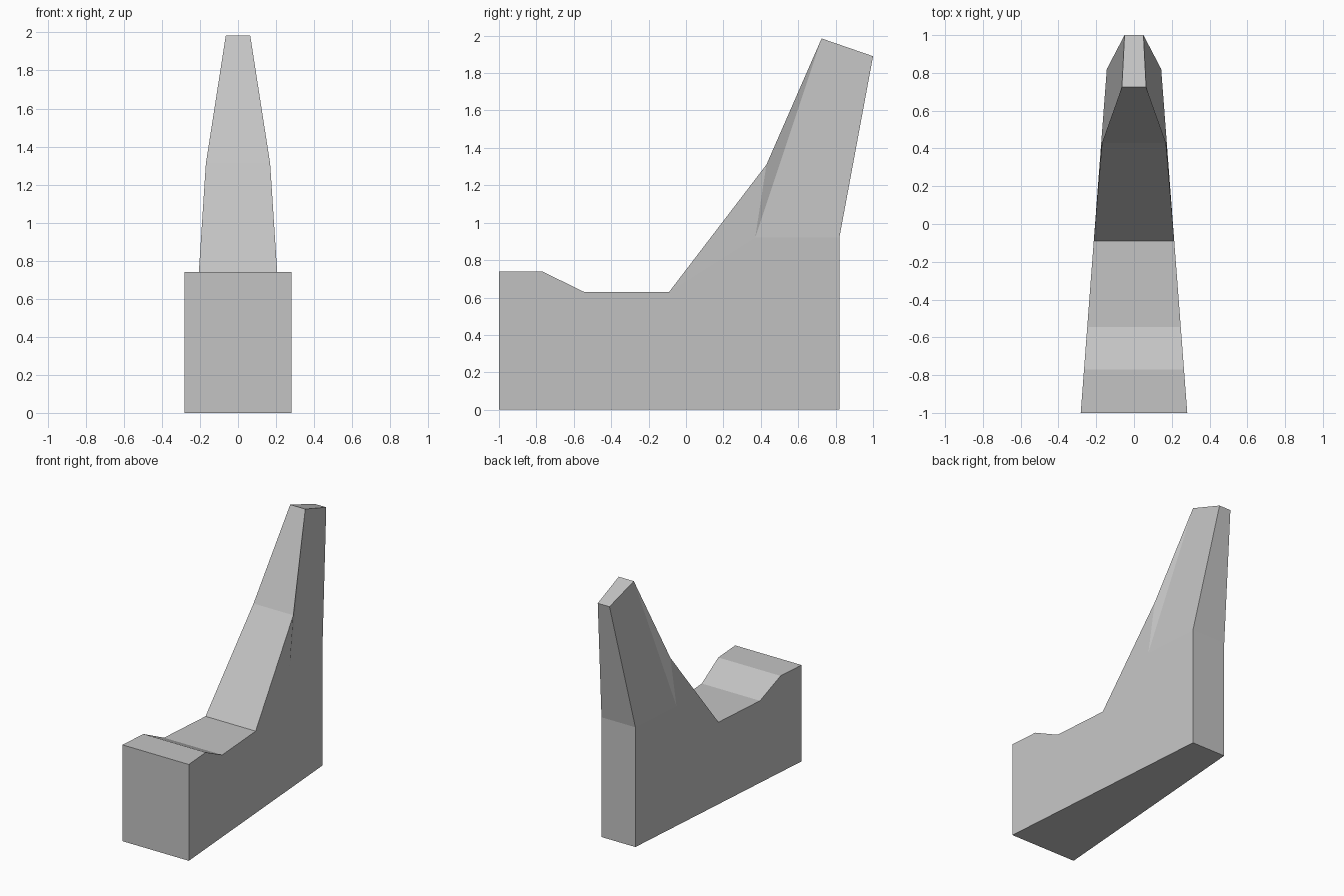
import bpy
import bmesh

cube = bpy.data.objects.get("Cube")
if cube:
    bpy.data.objects.remove(cube, do_unlink=True)


def taper(y):
    """Half width of the wedge-shaped base at depth y."""
    return 0.282 - 0.0758 * (y + 1)


# Side outline: depth, height, half width
outline = [
    (-1, 0, taper(-1)),
    (-1, 0.74, taper(-1)),
    (-0.77, 0.74, taper(-0.77)),
    (-0.545, 0.63, taper(-0.545)),
    (-0.09, 0.63, taper(-0.09)),
    (0.43, 1.31, 0.169),
    (0.725, 1.985, 0.064),
    (1, 1.89, 0.05),
    (0.82, 0.92, taper(0.82)),
    (0.82, 0, taper(0.82)),
]
# Crease point on each flank, where the horn starts to narrow
crease = (0.37, 0.92, taper(0.37))

# Flank faces: base, shoulder, horn front facet, horn side
count = len(outline)
flank = [(0, 1, 2, 3, 4, count, 8, 9), (4, 5, count), (5, 6, count), (count, 6, 7, 8)]

bm = bmesh.new()
sides = []
for sign in (-1, 1):
    verts = [bm.verts.new((sign * w, y, z)) for y, z, w in outline + [crease]]
    for face in flank:
        bm.faces.new([verts[i] for i in face])
    sides.append(verts)

# Strip joining the two flanks
right, left = sides
for i in range(count):
    j = (i + 1) % count
    bm.faces.new((right[i], right[j], left[j], left[i]))
bmesh.ops.recalc_face_normals(bm, faces=bm.faces[:])

mesh = bpy.data.meshes.new("horned_wedge_block")
bm.to_mesh(mesh)
bm.free()
block = bpy.data.objects.new("horned_wedge_block", mesh)
bpy.context.collection.objects.link(block)

# Plain grey
grey = bpy.data.materials.new("plain_grey")
grey.use_nodes = True
colour = (0.55, 0.55, 0.55, 1)
grey.diffuse_color = colour
grey.node_tree.nodes["Principled BSDF"].inputs["Base Color"].default_value = colour
mesh.materials.append(grey)
